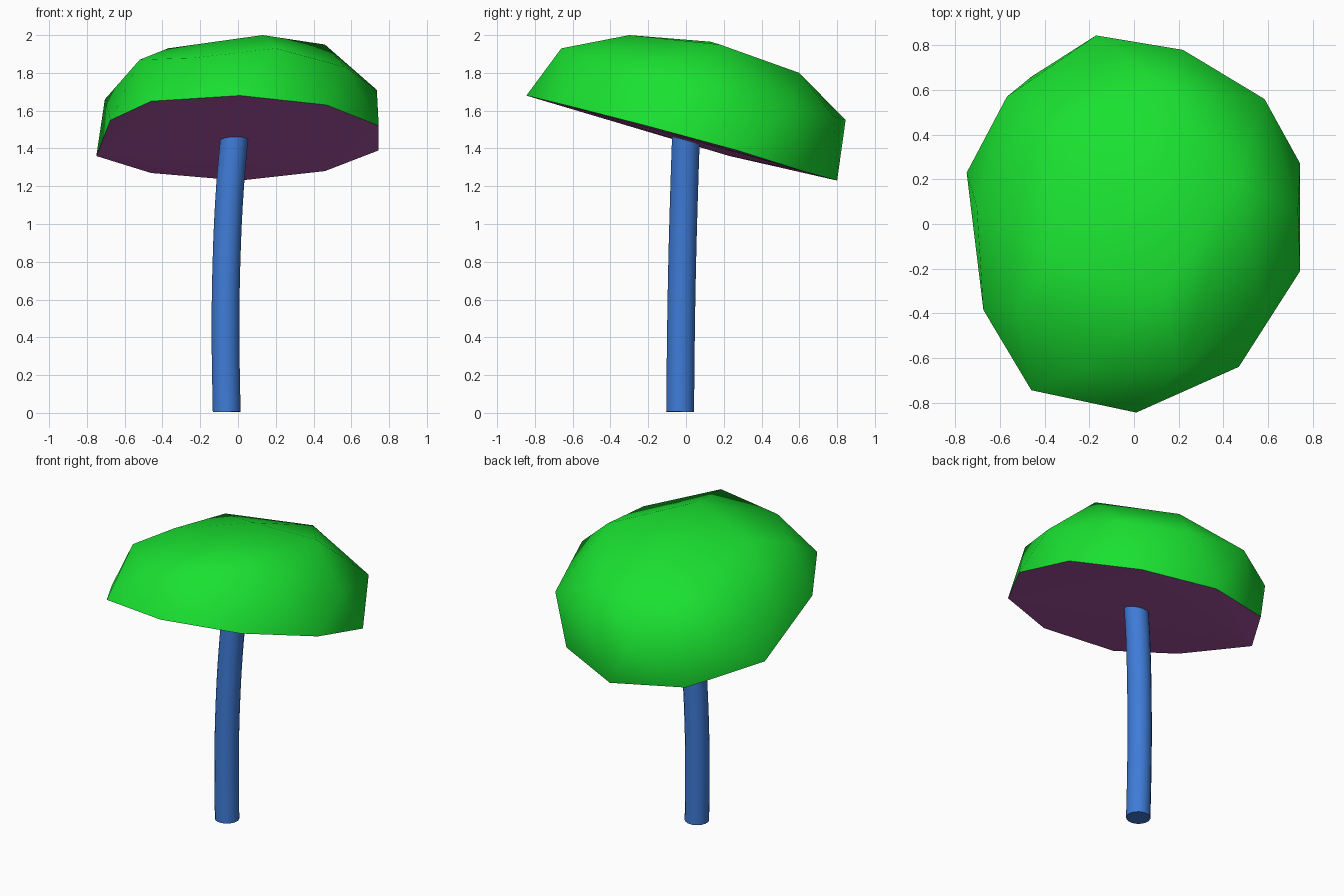
import bpy, bmesh

if "Cube" in bpy.data.objects:
    bpy.data.objects.remove(bpy.data.objects["Cube"])

def paint(obj, name, color):
    mat = bpy.data.materials.new(name)
    mat.diffuse_color = (*color, 1)
    mat.use_nodes = True
    mat.node_tree.nodes["Principled BSDF"].inputs["Base Color"].default_value = mat.diffuse_color
    obj.data.materials.append(mat)

# Cap rings: tilted ten-sided rim, shoulder ring, five-point crown and apex
rim = [(0.01, -0.845, 1.68), (0.47, -0.64, 1.63), (0.745, -0.21, 1.52), (0.745, 0.27, 1.39),
       (0.46, 0.62, 1.28), (0.01, 0.80, 1.23), (-0.46, 0.66, 1.27), (-0.75, 0.23, 1.36),
       (-0.675, -0.385, 1.55), (-0.46, -0.745, 1.65)]
shoulder = [(0.735, 0.06, 1.71), (0.585, 0.56, 1.60), (0.22, 0.78, 1.57), (-0.17, 0.845, 1.55),
            (-0.57, 0.57, 1.57), (-0.705, 0.08, 1.66), (-0.52, -0.38, 1.87), (-0.23, -0.65, 1.88),
            (0.20, -0.66, 1.93), (0.57, -0.36, 1.83)]
crown = [(0.46, 0.18, 1.95), (0.14, 0.60, 1.80), (-0.36, 0.38, 1.83), (-0.37, -0.15, 1.93),
         (0.13, -0.30, 2.0), (0.02, 0.13, 1.965)]

def cap_part(name, underside):
    # Faceted dome skin; keep either the faces that span only the rim, or the rest
    bm = bmesh.new()
    rim_verts = {bm.verts.new(p) for p in rim}
    for p in shoulder + crown:
        bm.verts.new(p)
    bmesh.ops.convex_hull(bm, input=bm.verts[:])
    drop = [f for f in bm.faces if all(v in rim_verts for v in f.verts) != underside]
    bmesh.ops.delete(bm, geom=drop, context='FACES')
    for f in bm.faces:
        f.smooth = not underside
    me = bpy.data.meshes.new(name)
    bm.to_mesh(me)
    bm.free()
    obj = bpy.data.objects.new(name, me)
    bpy.context.collection.objects.link(obj)
    return obj

paint(cap_part("cap", False), "green", (0.01, 0.75, 0.03))
paint(cap_part("cap_underside", True), "purple", (0.5, 0.11, 0.46))

# Gently bent stem
path = [(-0.06, -0.031, 0.005), (-0.066, -0.027, 0.4), (-0.061, -0.02, 0.8),
        (-0.042, -0.009, 1.2), (-0.018, 0.0, 1.47)]
cu = bpy.data.curves.new("stem", 'CURVE')
cu.dimensions = '3D'
cu.bevel_depth = 0.075
cu.bevel_resolution = 6
cu.resolution_u = 4
cu.use_fill_caps = True
sp = cu.splines.new('BEZIER')
sp.bezier_points.add(len(path) - 1)
for bp, p in zip(sp.bezier_points, path):
    bp.co = p
    bp.handle_left_type = bp.handle_right_type = 'AUTO'
stem = bpy.data.objects.new("stem", cu)
bpy.context.collection.objects.link(stem)
bpy.context.view_layer.objects.active = stem
stem.select_set(True)
bpy.ops.object.convert(target='MESH')
bpy.ops.object.shade_smooth_by_angle()
paint(bpy.context.object, "blue", (0.05, 0.2, 0.68))
